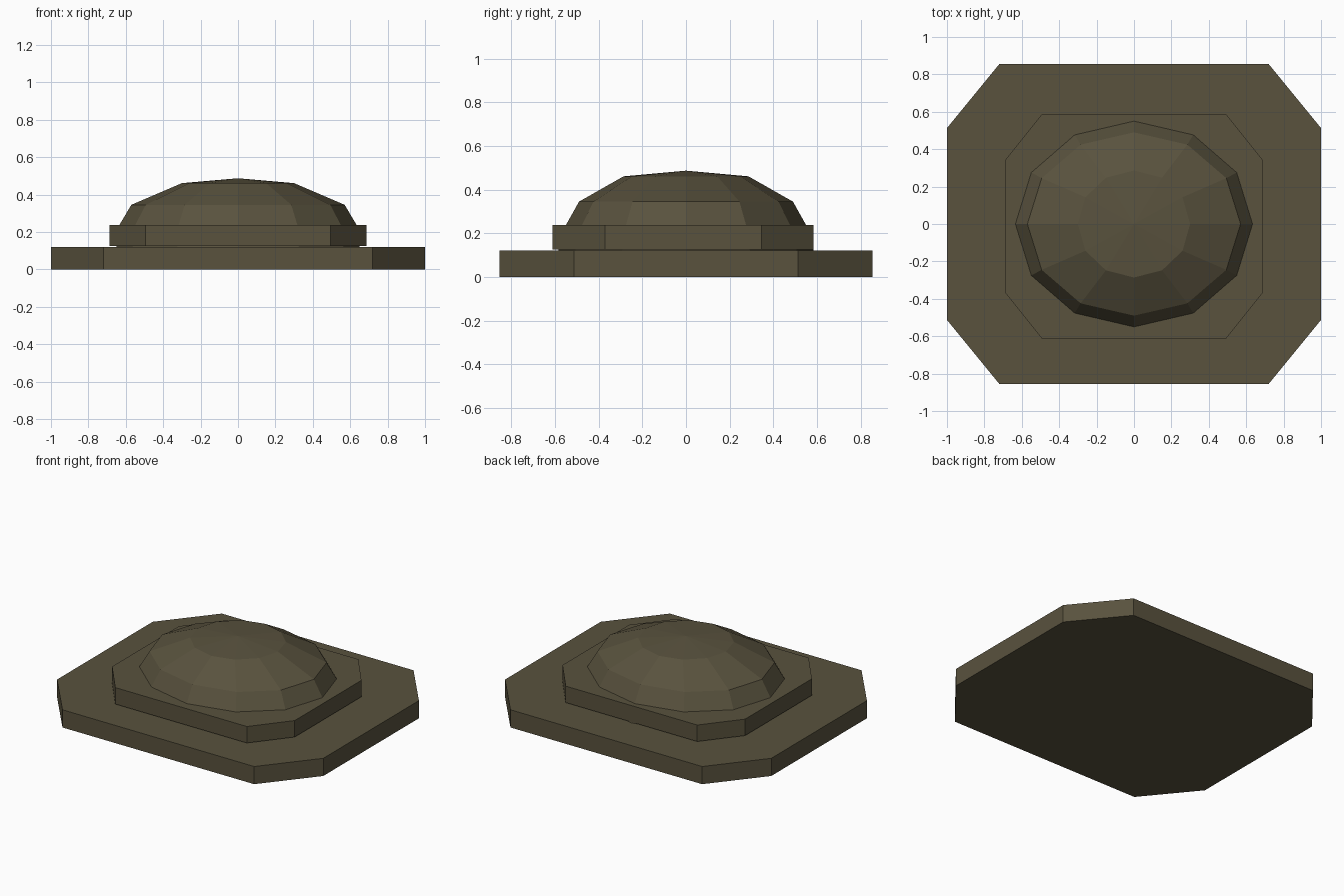
import bpy, bmesh, math

if "Cube" in bpy.data.objects:
    bpy.data.objects.remove(bpy.data.objects["Cube"])

paint = bpy.data.materials.new("olive brown")
paint.diffuse_color = (0.100, 0.085, 0.048, 1)
paint.use_nodes = True
paint.node_tree.nodes["Principled BSDF"].inputs["Base Color"].default_value = paint.diffuse_color


def loft(name, rings, apex=None):
    """Skin a stack of equal-sized rings, closed below, capped or pointed above."""
    bm = bmesh.new()
    loops = [[bm.verts.new(p) for p in ring] for ring in rings]
    n = len(loops[0])
    bm.faces.new(loops[0][::-1])
    for low, high in zip(loops, loops[1:]):
        for i in range(n):
            j = (i + 1) % n
            bm.faces.new((low[i], low[j], high[j], high[i]))
    if apex:
        tip = bm.verts.new(apex)
        for i in range(n):
            bm.faces.new((loops[-1][i], loops[-1][(i + 1) % n], tip))
    else:
        bm.faces.new(loops[-1])
    bmesh.ops.recalc_face_normals(bm, faces=bm.faces)
    mesh = bpy.data.meshes.new(name)
    bm.to_mesh(mesh)
    bm.free()
    mesh.materials.append(paint)
    obj = bpy.data.objects.new(name, mesh)
    bpy.context.collection.objects.link(obj)
    return obj


def slab(name, hx, hy, cx, cy, y_mid, z0, z1):
    """Rectangular plate with cut corners."""
    outline = [(hx, -cy), (hx, cy), (cx, hy), (-cx, hy),
               (-hx, cy), (-hx, -cy), (-cx, -hy), (cx, -hy)]
    return loft(name, [[(x, y + y_mid, z) for x, y in outline] for z in (z0, z1)])


def ellipse(rx, ry, z, n=12):
    return [(rx * math.cos(math.tau * i / n), ry * math.sin(math.tau * i / n), z)
            for i in range(n)]


# Stepped base
slab("base_plate", 1.0, 0.855, 0.72, 0.513, 0, 0, 0.12)
slab("upper_plate", 0.686, 0.598, 0.494, 0.358, -0.013, 0.126, 0.238)

# Faceted dome, running down through the upper plate to the base
dome_profile = [(0.65, 0.585, 0.12), (0.634, 0.55, 0.238),
                (0.57, 0.49, 0.345), (0.30, 0.286, 0.461)]
loft("dome", [ellipse(*ring) for ring in dome_profile], apex=(0, 0, 0.487))
